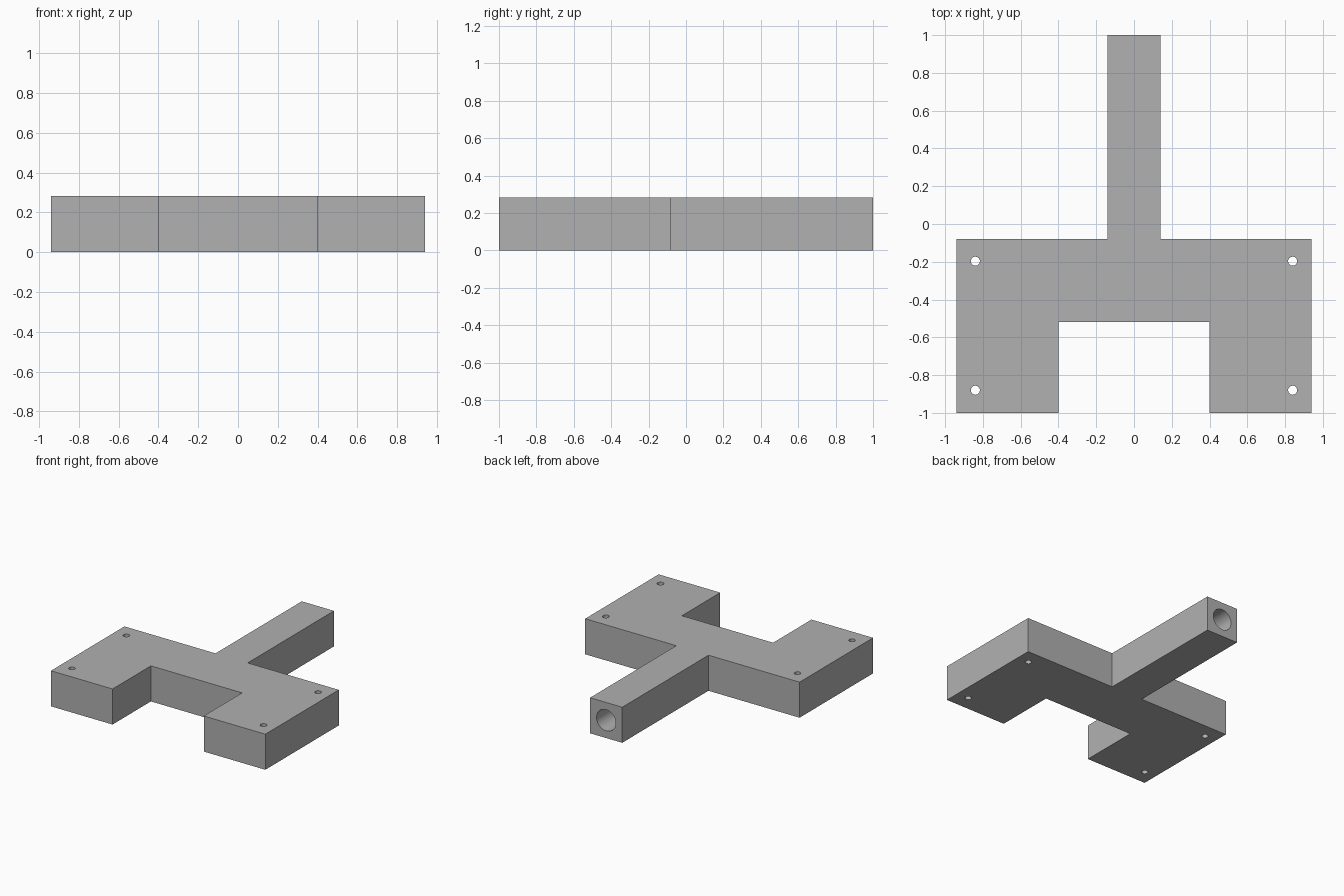
import bpy
import bmesh
import math

if "Cube" in bpy.data.objects:
    bpy.data.objects.remove(bpy.data.objects["Cube"], do_unlink=True)

HEIGHT = 0.282
STEM = HEIGHT / 2

grey = bpy.data.materials.new("plain grey")
grey.use_nodes = True
colour = (0.44, 0.44, 0.44, 1)
grey.diffuse_color = colour
grey.node_tree.nodes["Principled BSDF"].inputs["Base Color"].default_value = colour

# Bracket outline: right half, then mirrored to close the loop
half = [(0.40, -0.52), (0.40, -1), (0.94, -1), (0.94, -0.08), (STEM, -0.08), (STEM, 1)]
outline = half + [(-x, y) for x, y in reversed(half)]

bm = bmesh.new()
base = bm.faces.new([bm.verts.new((x, y, 0)) for x, y in outline])
top = bmesh.ops.extrude_face_region(bm, geom=[base])["geom"]
bmesh.ops.translate(bm, vec=(0, 0, HEIGHT),
                    verts=[v for v in top if isinstance(v, bmesh.types.BMVert)])
bmesh.ops.recalc_face_normals(bm, faces=bm.faces)
mesh = bpy.data.meshes.new("bracket")
bm.to_mesh(mesh)
bm.free()
bracket = bpy.data.objects.new("bracket", mesh)
bpy.context.collection.objects.link(bracket)
mesh.materials.append(grey)


def drill(name, radius, depth, location, rotation=(0, 0, 0)):
    """Cut a round hole into the bracket."""
    bpy.ops.mesh.primitive_cylinder_add(vertices=48, radius=radius, depth=depth,
                                        location=location, rotation=rotation)
    cutter = bpy.context.object
    cutter.name = name
    cutter.hide_render = True
    cutter.data.materials.append(grey)
    cut = bracket.modifiers.new(name, "BOOLEAN")
    cut.operation = "DIFFERENCE"
    cut.solver = "EXACT"
    cut.object = cutter
    bpy.context.view_layer.objects.active = bracket
    bpy.ops.object.modifier_apply(modifier=cut.name)
    bpy.data.objects.remove(cutter, do_unlink=True)


# Four mounting holes through the plate
for x in (-0.84, 0.84):
    for y in (-0.88, -0.197):
        drill("mounting_hole", 0.024, 1, (x, y, STEM))

# Blind socket in the end of the stem
drill("stem_socket", 0.084, 1.2, (0, 1, STEM), (math.pi / 2, 0, 0))

# Smooth hole walls, sharp edges elsewhere
bpy.ops.object.select_all(action="DESELECT")
bracket.select_set(True)
bpy.context.view_layer.objects.active = bracket
bpy.ops.object.shade_smooth_by_angle(angle=math.radians(30))
